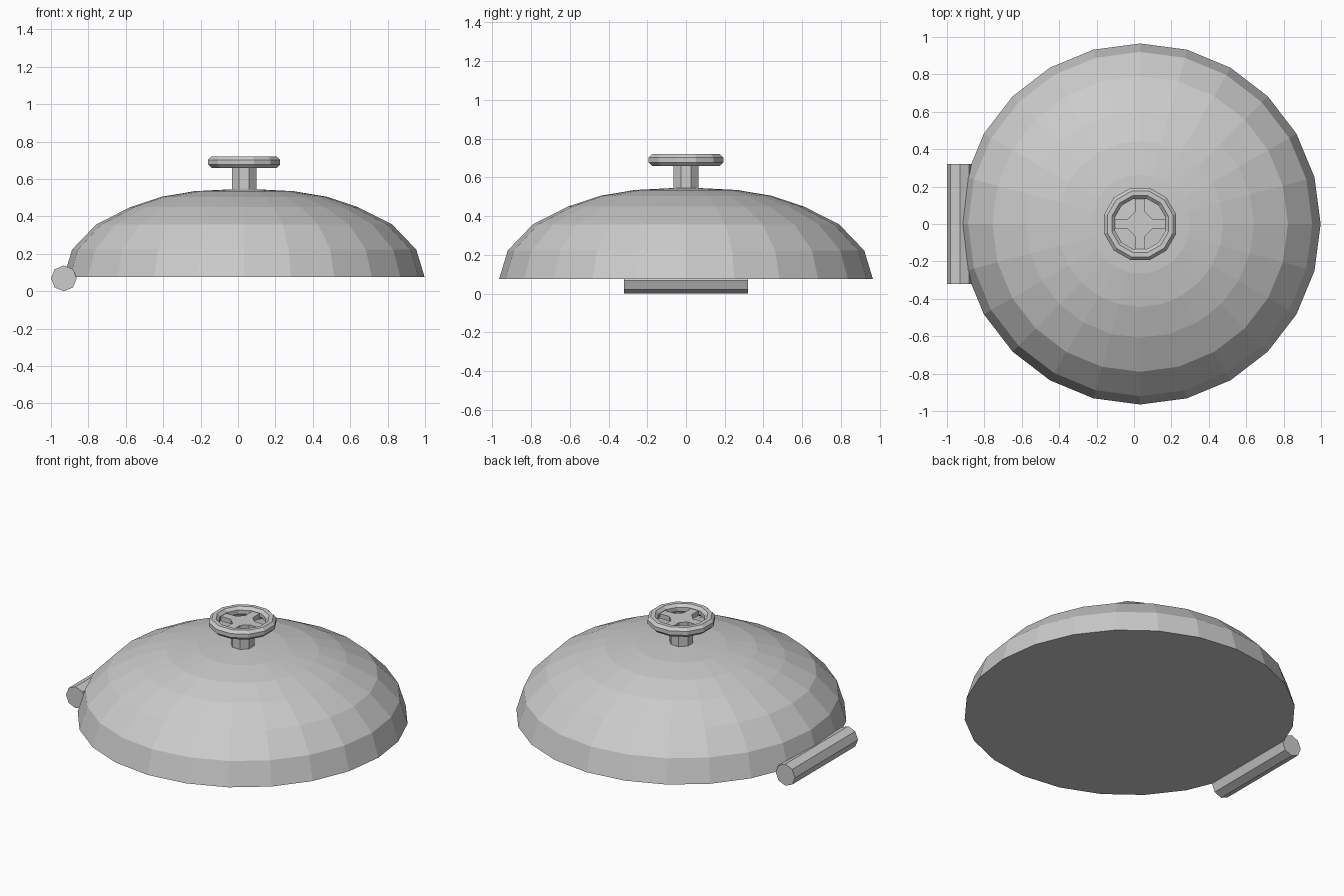
import bpy, bmesh
from math import sin, cos, pi

if "Cube" in bpy.data.objects:
    bpy.data.objects.remove(bpy.data.objects["Cube"])

CX = 0.033  # axis of the lid


def lathe(name, profile, sides, start=0.0, closed=False):
    """Spin a (radius, z) profile about the lid axis; closed makes a ring."""
    bm = bmesh.new()
    rings = []
    for r, z in profile:
        rings.append([bm.verts.new((CX + r * cos(start + 2 * pi * i / sides),
                                    r * sin(start + 2 * pi * i / sides), z))
                      for i in range(sides)])
    pairs = list(zip(rings, rings[1:]))
    if closed:
        pairs.append((rings[-1], rings[0]))
    for a, b in pairs:
        for i in range(sides):
            j = (i + 1) % sides
            bm.faces.new((a[i], a[j], b[j], b[i]))
    if not closed:
        bm.faces.new(rings[0][::-1])
        bm.faces.new(rings[-1])
    bmesh.ops.recalc_face_normals(bm, faces=bm.faces)
    mesh = bpy.data.meshes.new(name)
    bm.to_mesh(mesh)
    bm.free()
    obj = bpy.data.objects.new(name, mesh)
    bpy.context.collection.objects.link(obj)
    return obj


# Domed lid with flat underside
lathe("dome_lid", [(0.965, 0.075), (0.92, 0.223), (0.79, 0.358), (0.608, 0.45),
                   (0.443, 0.505), (0.265, 0.535), (0.07, 0.545)], 24)

# Octagonal stem of the hand wheel
ro = 0.065 / cos(pi / 8)
lathe("wheel_stem", [(ro, 0.53), (ro, 0.70)], 8, pi / 8)

# Hand wheel rim
tube = 0.0325
rim = [(0.1695 + tube * cos(pi / 8 + k * pi / 4),
        0.69 + tube * sin(pi / 8 + k * pi / 4)) for k in range(8)]
lathe("wheel_rim", rim, 12, pi / 12, closed=True)

# Four spokes from the stem to the rim
for k in range(4):
    a = k * pi / 2
    bpy.ops.mesh.primitive_cube_add(size=1, rotation=(0, 0, a),
                                    location=(CX + 0.107 * cos(a), 0.107 * sin(a), 0.685))
    spoke = bpy.context.object
    spoke.name = f"wheel_spoke_{k + 1}"
    spoke.scale = (0.09, 0.054, 0.03)

# Hinge barrel on the left edge
bpy.ops.mesh.primitive_cylinder_add(vertices=8, radius=0.069, depth=0.64,
                                    location=(-0.931, 0, 0.069), rotation=(pi / 2, 0, 0))
bpy.context.object.name = "hinge_barrel"
